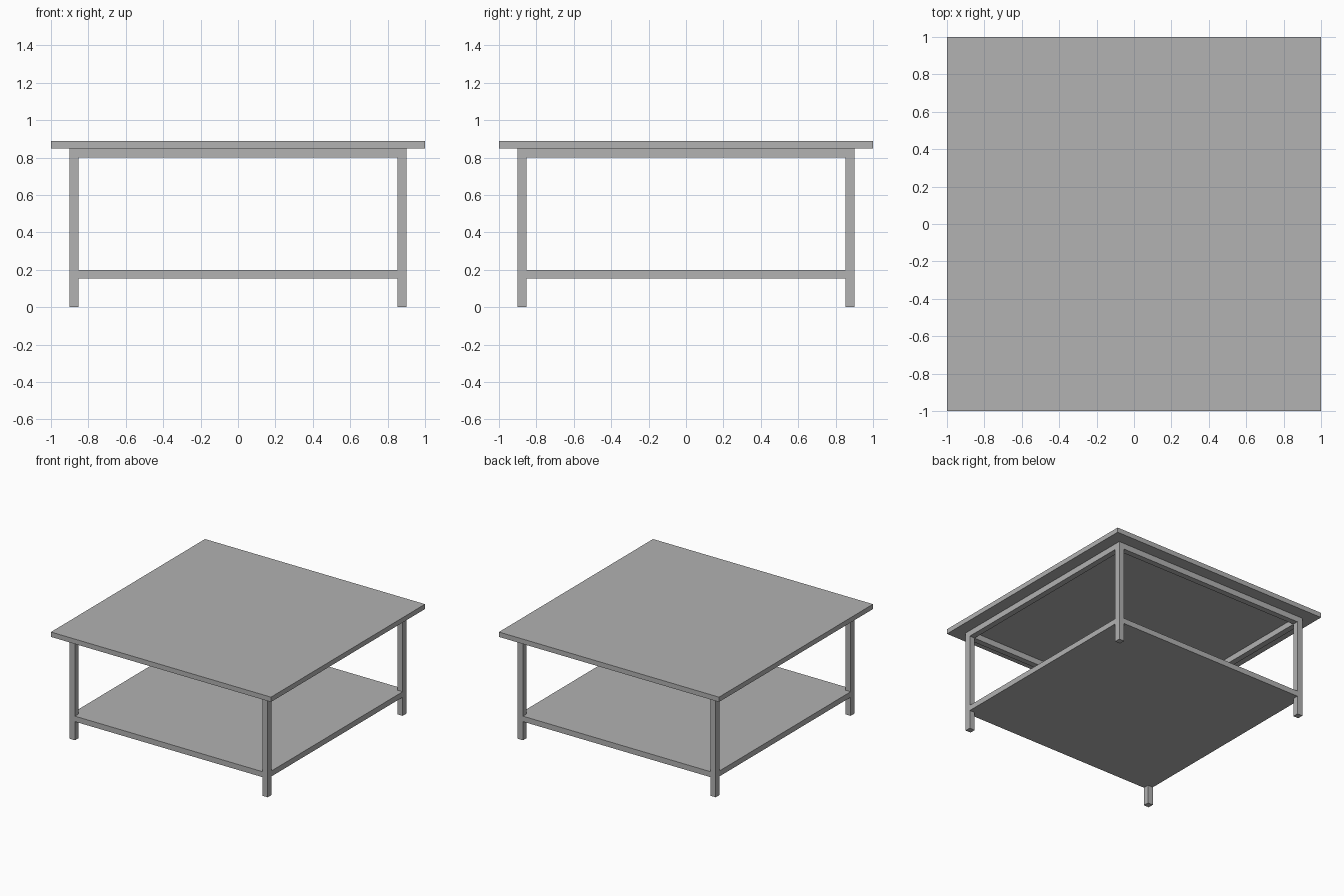
import bpy
import bmesh

cube = bpy.data.objects.get("Cube")
if cube:
    bpy.data.objects.remove(cube, do_unlink=True)

grey = bpy.data.materials.new("grey")
grey.use_nodes = True
colour = (0.445, 0.445, 0.445, 1)
grey.diffuse_color = colour
grey.node_tree.nodes["Principled BSDF"].inputs["Base Color"].default_value = colour

OUTER = 0.9      # outer face of the frame
BAR = 0.048      # width of legs and rails
INNER = OUTER - BAR
TOP_BASE, TOP_HEIGHT = 0.848, 0.888
SHELF_BASE, SHELF_TOP = 0.153, 0.198


def finish(name, bm):
    mesh = bpy.data.meshes.new(name)
    bmesh.ops.recalc_face_normals(bm, faces=bm.faces[:])
    bm.to_mesh(mesh)
    bm.free()
    mesh.materials.append(grey)
    obj = bpy.data.objects.new(name, mesh)
    bpy.context.collection.objects.link(obj)
    return obj


def box(name, low, high):
    bm = bmesh.new()
    bmesh.ops.create_cube(bm, size=1)
    for v in bm.verts:
        v.co = [b if c > 0 else a for c, a, b in zip(v.co, low, high)]
    return finish(name, bm)


# Tabletop
box("tabletop", (-1, -1, TOP_BASE), (1, 1, TOP_HEIGHT))

# Legs and apron rails, flush on the outside
for side, s in (("right", -1), ("left", 1)):
    x0, x1 = sorted((s * INNER, s * OUTER))
    for end, e in (("front", -1), ("back", 1)):
        y0, y1 = sorted((e * INNER, e * OUTER))
        box(f"{end}_{side}_leg", (x0, y0, 0), (x1, y1, TOP_BASE))
    box(f"{side}_apron", (x0, -INNER, TOP_BASE - BAR), (x1, INNER, TOP_BASE))
for end, e in (("front", -1), ("back", 1)):
    y0, y1 = sorted((e * INNER, e * OUTER))
    box(f"{end}_apron", (-INNER, y0, TOP_BASE - BAR), (INNER, y1, TOP_BASE))

# Shelf: a square slab notched around the four legs
bm = bmesh.new()
outline = []
for sx, sy in ((-1, -1), (1, -1), (1, 1), (-1, 1)):
    notch = [(sx * OUTER, sy * INNER), (sx * INNER, sy * INNER), (sx * INNER, sy * OUTER)]
    outline += notch if sx == sy else notch[::-1]
base = bm.faces.new([bm.verts.new((x, y, SHELF_BASE)) for x, y in outline])
raised = bmesh.ops.extrude_face_region(bm, geom=[base], use_keep_orig=True)
verts = [g for g in raised["geom"] if isinstance(g, bmesh.types.BMVert)]
bmesh.ops.translate(bm, vec=(0, 0, SHELF_TOP - SHELF_BASE), verts=verts)
finish("shelf", bm)
